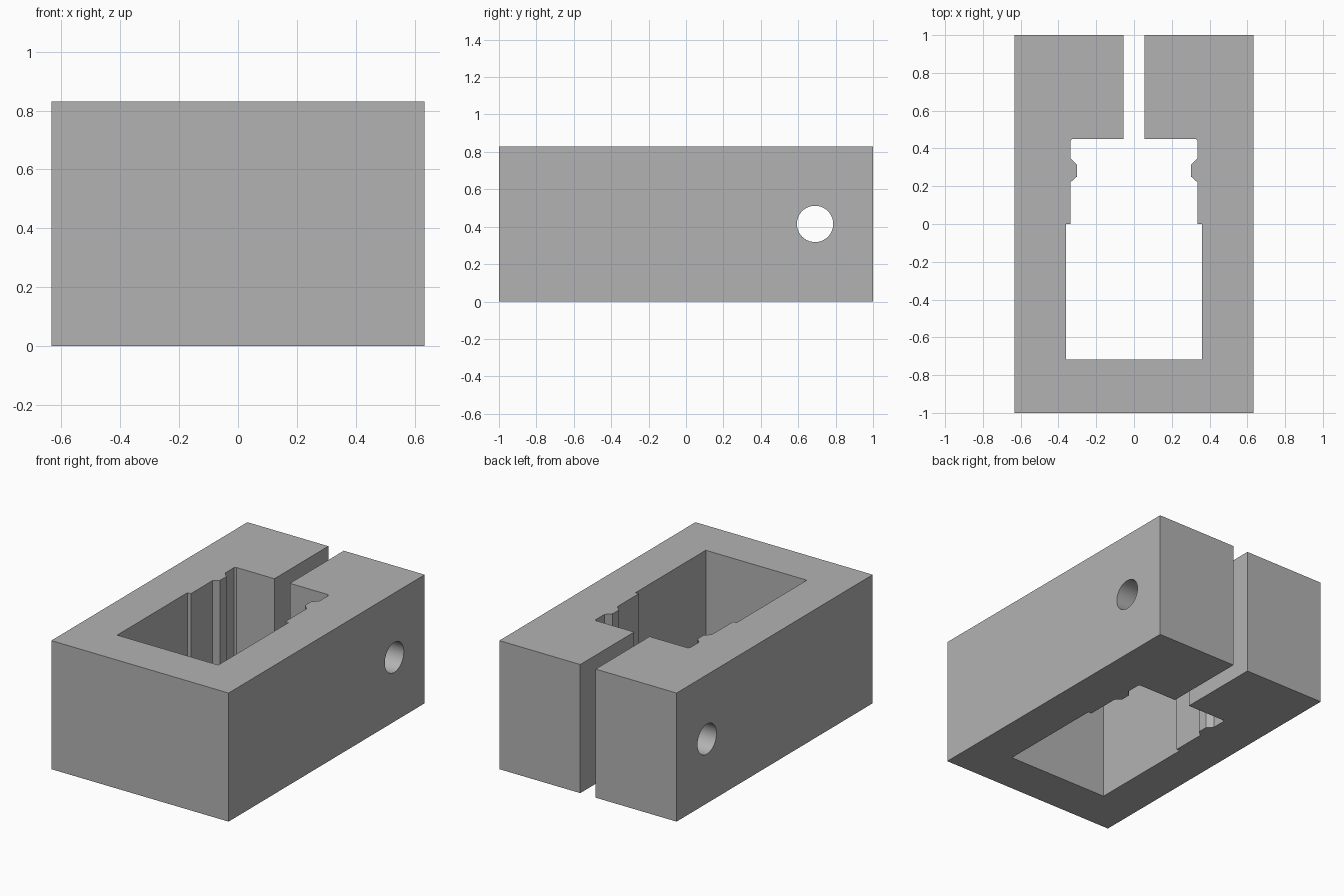
import bpy
import bmesh
import math

cube = bpy.data.objects.get("Cube")
if cube:
    bpy.data.objects.remove(cube, do_unlink=True)

HEIGHT = 0.83

# Plain grey material
grey = bpy.data.materials.new("mid_grey")
grey.use_nodes = True
color = (0.45, 0.45, 0.45, 1)
grey.diffuse_color = color
grey.node_tree.nodes["Principled BSDF"].inputs["Base Color"].default_value = color

# Right half of the block outline: outer wall, slot, ribbed cavity
half = [(0, -1), (0.633, -1), (0.633, 1), (0.055, 1), (0.055, 0.45),
        (0.327, 0.45), (0.337, 0.44), (0.337, 0.35), (0.303, 0.315),
        (0.303, 0.25), (0.337, 0.22), (0.337, 0), (0.361, 0),
        (0.361, -0.717), (0, -0.717)]
# Mirror into one closed C-shaped outline
outline = half[1:-1] + [(-x, y) for x, y in reversed(half[1:-1])]

bm = bmesh.new()
base = bm.faces.new([bm.verts.new((x, y, 0)) for x, y in outline])
top = bmesh.ops.extrude_face_region(bm, geom=[base])["geom"]
bmesh.ops.translate(bm, vec=(0, 0, HEIGHT),
                    verts=[v for v in top if isinstance(v, bmesh.types.BMVert)])
bmesh.ops.recalc_face_normals(bm, faces=bm.faces)
mesh = bpy.data.meshes.new("clamp_block")
bm.to_mesh(mesh)
bm.free()
mesh.materials.append(grey)
block = bpy.data.objects.new("clamp_block", mesh)
bpy.context.collection.objects.link(block)

# Bolt hole through both jaws
bpy.ops.mesh.primitive_cylinder_add(vertices=64, radius=0.097, depth=2,
                                    location=(0, 0.69, HEIGHT / 2),
                                    rotation=(0, math.pi / 2, 0))
cutter = bpy.context.object
cutter.name = "bolt_hole_cutter"
cutter.data.materials.append(grey)
cutter.hide_render = True

cut = block.modifiers.new("bolt_hole", 'BOOLEAN')
cut.operation = 'DIFFERENCE'
cut.solver = 'EXACT'
cut.object = cutter
bpy.ops.object.select_all(action='DESELECT')
block.select_set(True)
bpy.context.view_layer.objects.active = block
bpy.ops.object.modifier_apply(modifier=cut.name)
bpy.data.objects.remove(cutter, do_unlink=True)
bpy.ops.object.shade_smooth_by_angle(angle=math.radians(30))
